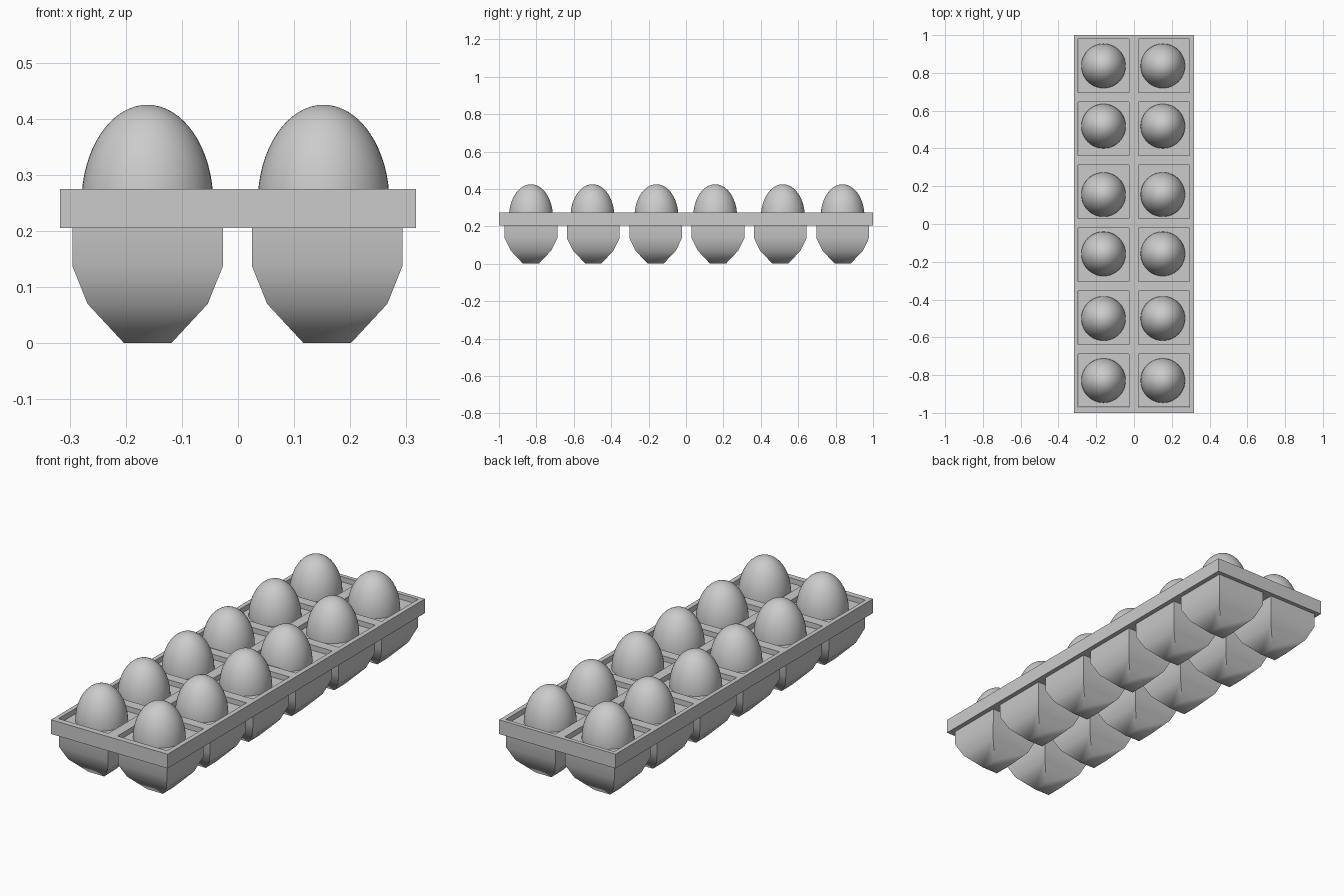
import bpy, bmesh, math

if "Cube" in bpy.data.objects:
    bpy.data.objects.remove(bpy.data.objects["Cube"])

XS = (-0.161, 0.159)
YS = [-0.829 + i / 3 for i in range(6)]
EGG_X = (-0.1615, 0.1525)
EGG_Y = (-0.829, -0.50, -0.158, 0.156, 0.518, 0.837)
Z0, Z1 = 0.205, 0.275


def finish(bm, name):
    me = bpy.data.meshes.new(name)
    bm.normal_update()
    bm.to_mesh(me)
    bm.free()
    ob = bpy.data.objects.new(name, me)
    bpy.context.collection.objects.link(ob)
    return ob


def smooth(ob, angle):
    bpy.ops.object.select_all(action='DESELECT')
    ob.select_set(True)
    bpy.context.view_layer.objects.active = ob
    bpy.ops.object.shade_smooth_by_angle(angle=math.radians(angle))


def square_rings(bm, rings):
    """Skin a stack of rectangles (half x, half y, z)."""
    loops = [[bm.verts.new((sx * hx, sy * hy, z))
              for sx, sy in ((-1, -1), (1, -1), (1, 1), (-1, 1))]
             for hx, hy, z in rings]
    for a, b in zip(loops, loops[1:]):
        for i in range(4):
            j = (i + 1) % 4
            bm.faces.new((a[i], a[j], b[j], b[i]))
    return loops


# Rim: lattice grid with a square hole over every cup
bm = bmesh.new()
gx = [-0.317] + [x + s * 0.135 for x in XS for s in (-1, 1)] + [0.317]
gy = [-1.0] + [y + s * 0.142 for y in YS for s in (-1, 1)] + [1.0]
grid = [[bm.verts.new((x, y, Z0)) for y in gy] for x in gx]
for i in range(len(gx) - 1):
    for j in range(len(gy) - 1):
        if not (i % 2 and j % 2):
            bm.faces.new((grid[i][j], grid[i + 1][j],
                          grid[i + 1][j + 1], grid[i][j + 1]))
geo = bmesh.ops.extrude_face_region(bm, geom=bm.faces[:])
top = [g for g in geo["geom"] if isinstance(g, bmesh.types.BMVert)]
bmesh.ops.translate(bm, verts=top, vec=(0, 0, Z1 - Z0))
bmesh.ops.recalc_face_normals(bm, faces=bm.faces[:])
bmesh.ops.dissolve_limit(bm, angle_limit=0.01, verts=bm.verts[:], edges=bm.edges[:])
finish(bm, "tray_rim")

# Cup: tapered square pocket, closed just below the rim's top
bm = bmesh.new()
loops = square_rings(bm, [(0.042, 0.042, 0), (0.107, 0.108, 0.07),
                          (0.134, 0.141, 0.137), (0.134, 0.141, 0.25)])
bm.faces.new(loops[0][::-1])
bm.faces.new(loops[-1])
cup = finish(bm, "cup")
smooth(cup, 50)

# Egg: lathed profile, taller above the widest ring than below
bm = bmesh.new()
R, ZC, UP, DOWN = 0.1175, 0.25, 0.175, 0.14
bmesh.ops.create_uvsphere(bm, u_segments=48, v_segments=32, radius=1)
for v in bm.verts:
    v.co = (v.co.x * R, v.co.y * R, ZC + v.co.z * (UP if v.co.z > 0 else DOWN))
egg = finish(bm, "egg")
smooth(egg, 40)

# Six rows of two
for i in range(2):
    for j in range(6):
        for src, x, y in ((cup, XS[i], YS[j]), (egg, EGG_X[i], EGG_Y[j])):
            ob = src
            if i or j:
                ob = src.copy()
                bpy.context.collection.objects.link(ob)
            ob.location = (x, y, 0)
